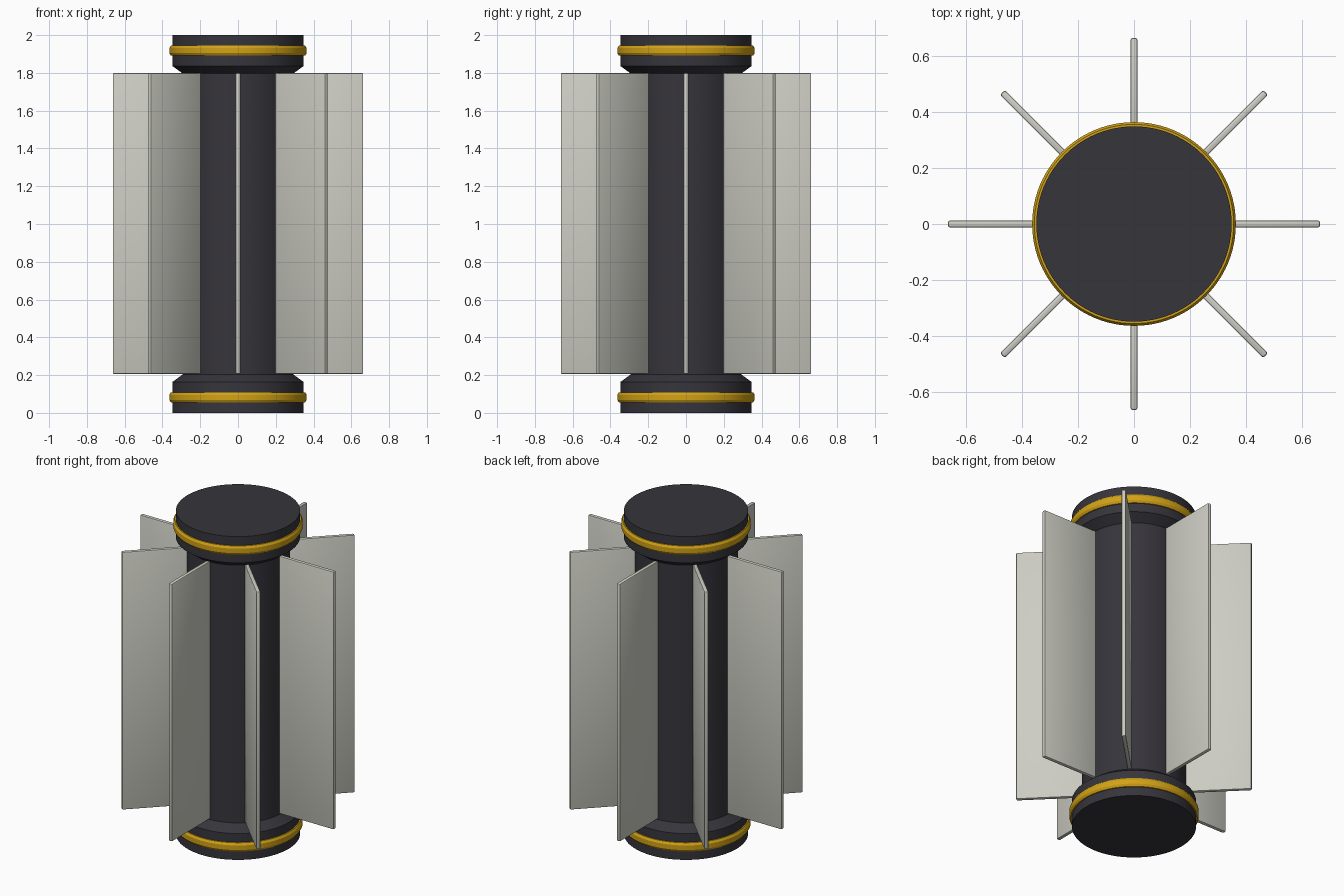
import bpy, bmesh, math
from mathutils import Matrix

default = bpy.data.objects.get("Cube")
if default:
    bpy.data.objects.remove(default, do_unlink=True)


def make_material(name, rgb):
    mat = bpy.data.materials.new(name)
    mat.use_nodes = True
    mat.diffuse_color = (*rgb, 1)
    mat.node_tree.nodes["Principled BSDF"].inputs["Base Color"].default_value = (*rgb, 1)
    return mat


charcoal = make_material("charcoal", (0.037, 0.035, 0.044))
gold = make_material("gold", (0.64, 0.36, 0.008))
pale_grey = make_material("pale grey", (0.61, 0.61, 0.55))


def finish(bm, name, mat):
    bmesh.ops.recalc_face_normals(bm, faces=bm.faces)
    mesh = bpy.data.meshes.new(name)
    bm.to_mesh(mesh)
    bm.free()
    obj = bpy.data.objects.new(name, mesh)
    bpy.context.collection.objects.link(obj)
    mesh.materials.append(mat)
    bpy.ops.object.select_all(action="DESELECT")
    obj.select_set(True)
    bpy.context.view_layer.objects.active = obj
    bpy.ops.object.shade_smooth_by_angle(angle=math.radians(30))
    return obj


def lathe(name, profile, mat, closed=False, steps=96):
    """Turn a (radius, z) profile around the z axis."""
    bm = bmesh.new()
    verts = [bm.verts.new((r, 0, z)) for r, z in profile]
    pairs = list(zip(verts, verts[1:]))
    if closed:
        pairs.append((verts[-1], verts[0]))
    edges = [bm.edges.new(p) for p in pairs]
    bmesh.ops.spin(bm, geom=verts + edges, axis=(0, 0, 1), cent=(0, 0, 0),
                   angle=math.tau, steps=steps, use_merge=True)
    bmesh.ops.remove_doubles(bm, verts=bm.verts, dist=1e-5)
    return finish(bm, name, mat)


# Central column with flared, chamfered end caps
lower = [(0, 0), (0.348, 0), (0.348, 0.163), (0.293, 0.203)]
lathe("column", lower + [(r, 2 - z) for r, z in reversed(lower)], charcoal)

# Trim ring around each cap, with a rounded outer edge
for name, mid in (("lower_ring", 0.082), ("upper_ring", 1.918)):
    section = [(0.345, -0.027), (0.355, -0.027), (0.363, -0.014),
               (0.363, 0.014), (0.355, 0.027), (0.345, 0.027)]
    lathe(name, [(r, mid + z) for r, z in section], gold, closed=True)

# Eight radial fins with softened edges
INNER, OUTER, BOTTOM, TOP, THICK = 0.26, 0.663, 0.205, 1.8, 0.025
for i in range(8):
    bm = bmesh.new()
    place = (Matrix.Rotation(i * math.tau / 8, 4, "Z")
             @ Matrix.Translation(((INNER + OUTER) / 2, 0, (BOTTOM + TOP) / 2))
             @ Matrix.Diagonal((OUTER - INNER, THICK, TOP - BOTTOM, 1)))
    bmesh.ops.create_cube(bm, size=1, matrix=place)
    bmesh.ops.bevel(bm, geom=bm.edges[:], offset=0.008, segments=2,
                    profile=0.5, affect="EDGES")
    finish(bm, f"fin_{i + 1}", pale_grey)
